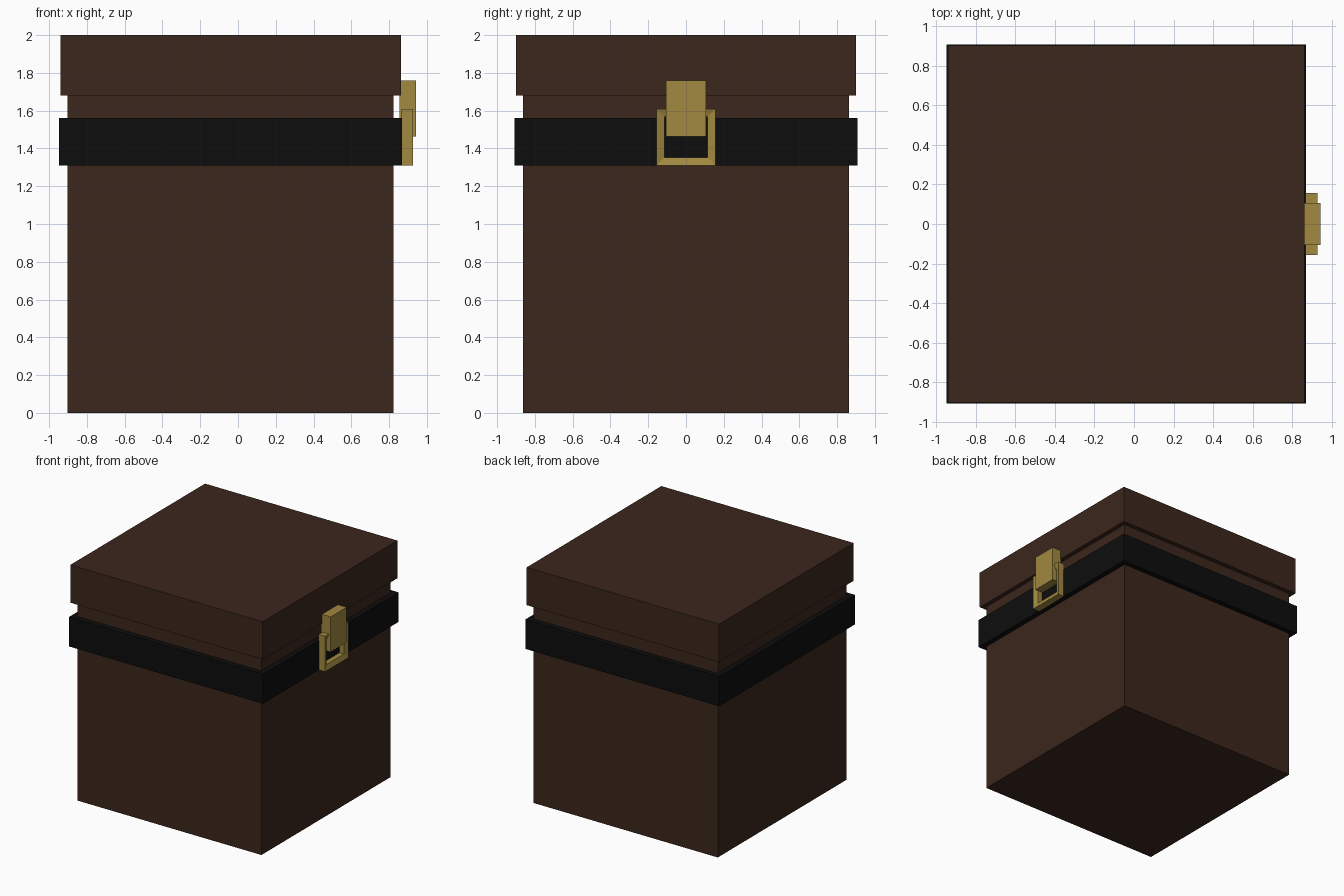
import bpy, bmesh

if "Cube" in bpy.data.objects:
    bpy.data.objects.remove(bpy.data.objects["Cube"])


def material(name, rgb):
    m = bpy.data.materials.new(name)
    m.diffuse_color = (*rgb, 1)
    m.use_nodes = True
    m.node_tree.nodes["Principled BSDF"].inputs["Base Color"].default_value = m.diffuse_color
    return m


wood = material("dark_wood", (0.045, 0.02, 0.012))
black = material("black_strap", (0.004, 0.004, 0.004))
brass = material("brass", (0.36, 0.25, 0.05))


def finish(name, bm, mat):
    bmesh.ops.recalc_face_normals(bm, faces=bm.faces)
    me = bpy.data.meshes.new(name)
    bm.to_mesh(me)
    bm.free()
    me.materials.append(mat)
    bpy.context.collection.objects.link(bpy.data.objects.new(name, me))


def box(name, x, y, z, mat):
    bm = bmesh.new()
    bmesh.ops.create_cube(bm, size=1)
    for v in bm.verts:
        v.co = [(lo + hi) / 2 + c * (hi - lo) for c, (lo, hi) in zip(v.co, (x, y, z))]
    finish(name, bm, mat)


def frame(name, loops, mat):
    """Closed ring: joins successive four-point loops, last back to first."""
    bm = bmesh.new()
    rings = [[bm.verts.new(p) for p in loop] for loop in loops]
    for k, a in enumerate(rings):
        b = rings[(k + 1) % len(rings)]
        for i in range(4):
            j = (i + 1) % 4
            bm.faces.new((a[i], a[j], b[j], b[i]))
    finish(name, bm, mat)


def rect_xy(x0, x1, y, z):
    return [(x0, -y, z), (x1, -y, z), (x1, y, z), (x0, y, z)]


def rect_yz(x, y, z0, z1):
    return [(x, -y, z0), (x, y, z0), (x, y, z1), (x, -y, z1)]


# Body and overhanging lid
box("body", (-0.902, 0.824), (-0.863, 0.863), (0, 1.68), wood)
box("lid", (-0.94, 0.862), (-0.901, 0.901), (1.68, 2), wood)

# Strap around the body
outer, inner = (-0.947, 0.869, 0.908), (-0.902, 0.824, 0.863)
frame("strap", [rect_xy(*outer, 1.31), rect_xy(*outer, 1.56),
                rect_xy(*inner, 1.56), rect_xy(*inner, 1.31)], black)

# Buckle frame with inward-sloping front, and hasp plate
frame("buckle", [rect_yz(0.866, 0.157, 1.31, 1.61), rect_yz(0.926, 0.157, 1.31, 1.61),
                 rect_yz(0.912, 0.115, 1.352, 1.568), rect_yz(0.866, 0.115, 1.352, 1.568)], brass)
box("hasp", (0.854, 0.943), (-0.107, 0.107), (1.462, 1.76), brass)
